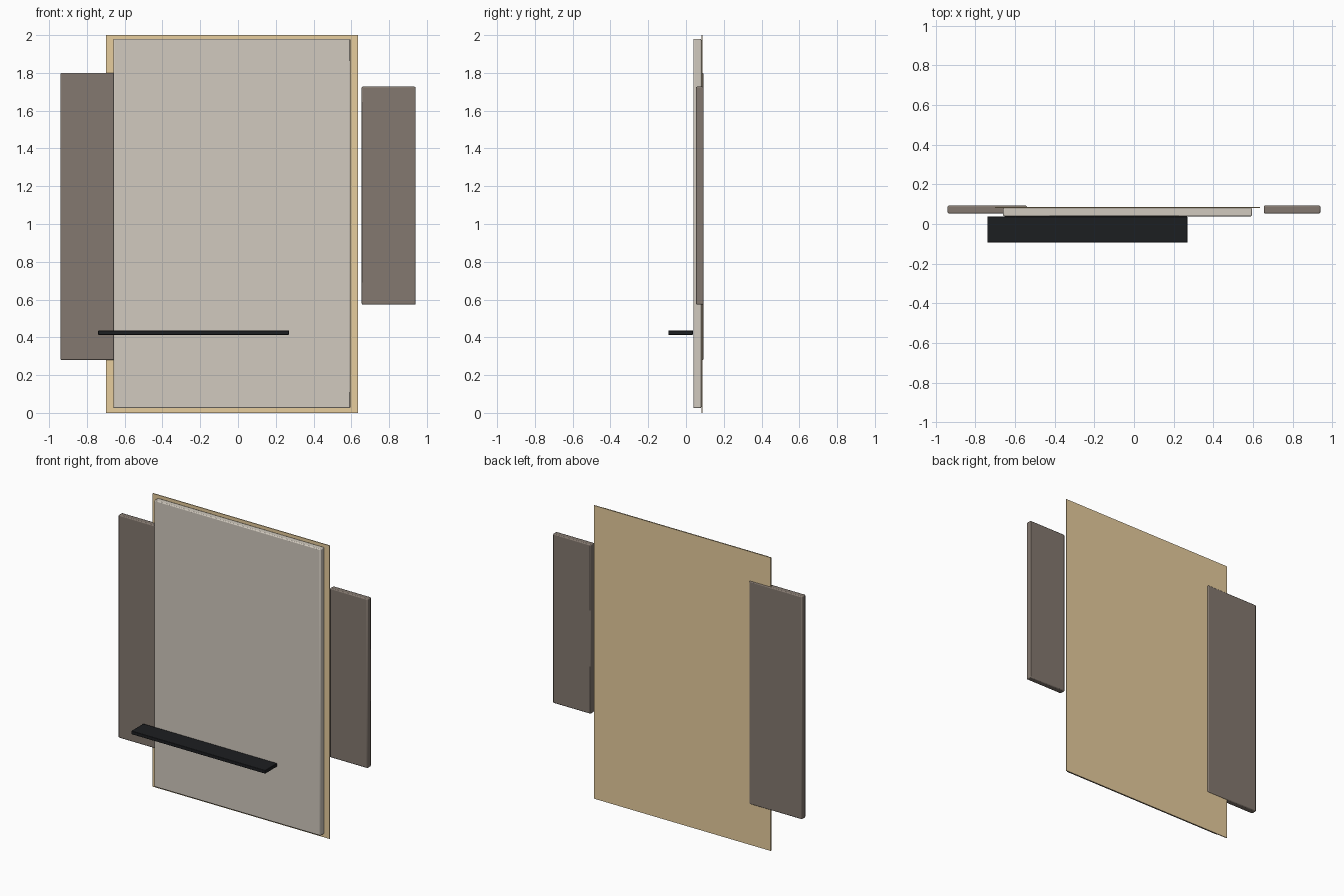
import bpy

if "Cube" in bpy.data.objects:
    bpy.data.objects.remove(bpy.data.objects["Cube"])


def material(name, rgb):
    m = bpy.data.materials.new(name)
    m.diffuse_color = (*rgb, 1)
    m.use_nodes = True
    m.node_tree.nodes["Principled BSDF"].inputs["Base Color"].default_value = m.diffuse_color
    return m


def box(name, x, y, z, mat, bevel=0.0):
    """Box spanning the given (min, max) ranges, with softened edges."""
    spans = (x, y, z)
    bpy.ops.mesh.primitive_cube_add(size=1, location=[(a + b) / 2 for a, b in spans])
    ob = bpy.context.object
    ob.name = name
    ob.scale = [b - a for a, b in spans]
    bpy.ops.object.transform_apply(location=False, rotation=False, scale=True)
    ob.data.materials.append(mat)
    if bevel:
        mod = ob.modifiers.new("soft_edges", 'BEVEL')
        mod.width = bevel
        mod.segments = 2
        bpy.ops.object.shade_smooth_by_angle()
    return ob


gold = material("gold_metal", (0.80, 0.61, 0.34))
stone = material("pale_stone", (0.64, 0.59, 0.52))
taupe = material("taupe_panel", (0.23, 0.19, 0.16))
black = material("black_metal", (0.012, 0.013, 0.015))

# Thin metal backing sheet
box("backing_sheet", (-0.70, 0.635), (0.081, 0.087), (0.0, 2.0), gold)

# Main slab
box("main_slab", (-0.66, 0.595), (0.039, 0.081), (0.025, 1.98), stone, 0.006)

# Side panels, the left one tucked behind the slab
box("left_panel", (-0.94, -0.54), (0.053, 0.093), (0.28, 1.80), taupe, 0.006)
box("right_panel", (0.655, 0.94), (0.053, 0.093), (0.573, 1.727), taupe, 0.006)

# Floating shelf
box("shelf", (-0.74, 0.27), (-0.093, 0.037), (0.413, 0.436), black, 0.003)
